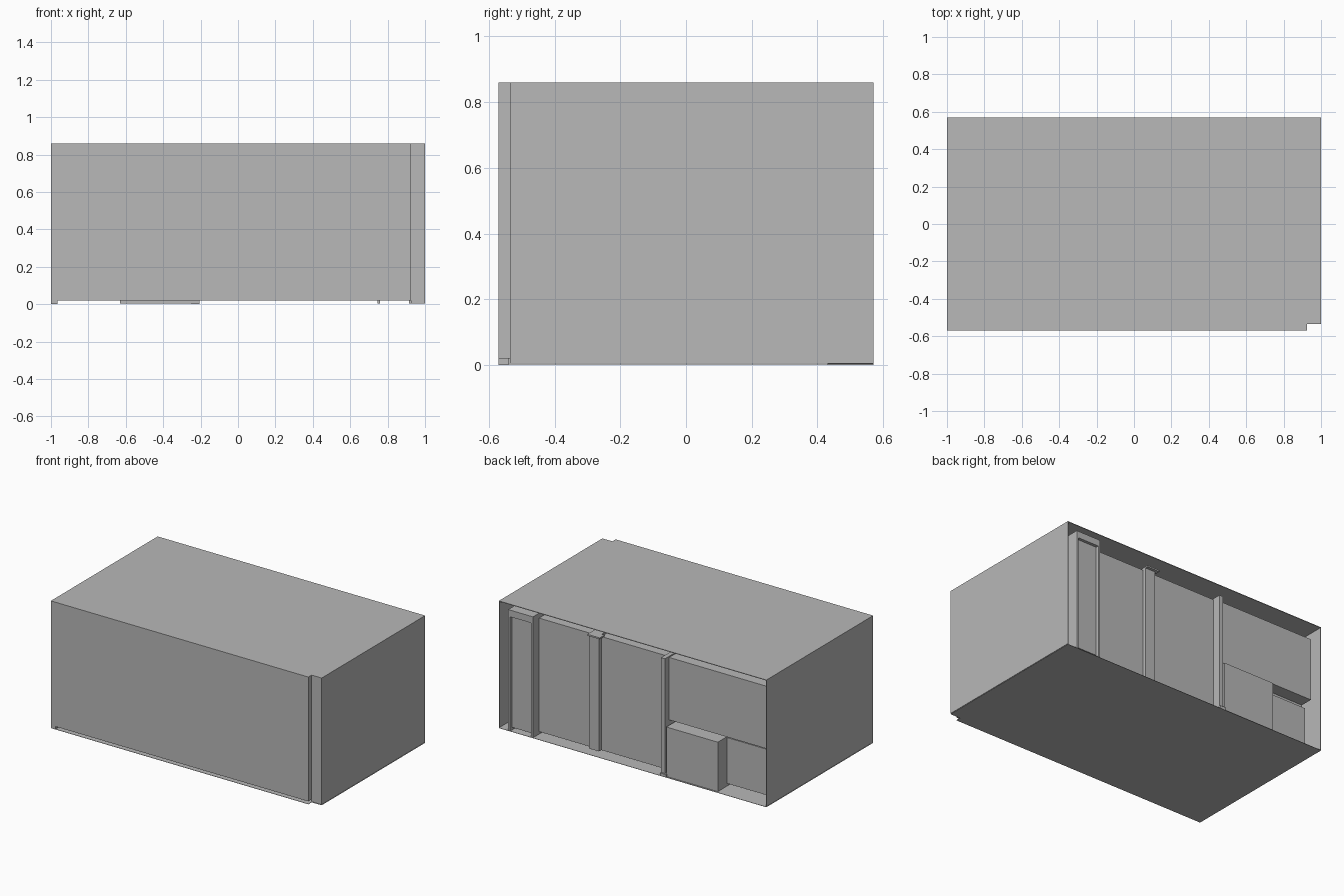
import bpy
import bmesh

cube = bpy.data.objects.get("Cube")
if cube:
    bpy.data.objects.remove(cube, do_unlink=True)

# Single plain grey finish
GREY = (0.48, 0.48, 0.48, 1)
mat = bpy.data.materials.new("plain grey")
mat.use_nodes = True
mat.diffuse_color = GREY
mat.node_tree.nodes["Principled BSDF"].inputs["Base Color"].default_value = GREY


def finish(name, bm):
    bmesh.ops.recalc_face_normals(bm, faces=bm.faces)
    mesh = bpy.data.meshes.new(name)
    bm.to_mesh(mesh)
    bm.free()
    mesh.materials.append(mat)
    obj = bpy.data.objects.new(name, mesh)
    bpy.context.collection.objects.link(obj)
    return obj


def slab(name, outline, z0, z1):
    """Extrude a floor-plan outline from z0 to z1."""
    bm = bmesh.new()
    face = bm.faces.new([bm.verts.new((x, y, z0)) for x, y in outline])
    top = bmesh.ops.extrude_face_region(bm, geom=[face])["geom"]
    for v in top:
        if isinstance(v, bmesh.types.BMVert):
            v.co.z = z1
    return finish(name, bm)


def box(name, x, y, z):
    (x0, x1), (y0, y1) = x, y
    return slab(name, [(x0, y0), (x1, y0), (x1, y1), (x0, y1)], *z)


W, D, H, T = 1.0, 0.57, 0.86, 0.004   # half width, half depth, height, sheet
NX, NY = 0.925, -0.535                # notched front corner
GAP = 0.02                            # clearance above the floor
PLAN = [(-W, -D), (NX, -D), (NX, NY), (W, NY), (W, D), (-W, D)]

# Outer shell, open at the back
slab("roof", PLAN, H - T, H)
slab("floor", PLAN, 0, 0.002)
box("front_wall", (-W, NX), (-D, -D + T), (GAP, H))
box("notch_return", (NX - T, NX), (-D, NY), (GAP, H))
box("notch_wall", (NX, W), (NY, NY + T), (0.005, H))
box("left_wall", (W - T, W), (NY, D), (0.005, H))
box("right_wall", (-W, -W + T), (-D, D), (0.005, H))
box("front_corner_foot", (-W, -0.965), (-D, -D + 0.03), (0.002, GAP))

# Inner body seen through the open back
TOP = 0.787
box("inner_body", (-0.965, 0.92), (-0.52, 0.43), (GAP, TOP))
box("upper_panel", (-0.965, -0.22), (0.43, 0.515), (0.365, TOP))
box("low_panel", (-0.965, -0.62), (0.43, 0.46), (GAP, 0.33))
box("low_cabinet", (-0.63, -0.245), (0.43, 0.56), (0.003, 0.337))

# Doors and the posts between them
for i, x in enumerate([(-0.21, 0.28), (0.35, 0.75)]):
    box(f"door_{i + 1}", x, (0.43, 0.505), (GAP, TOP))
box("middle_post", (0.28, 0.353), (0.43, 0.53), (GAP, 0.8))
box("middle_post_cap", (0.26, 0.353), (0.5, 0.55), (0.79, 0.8))
box("cabinet_post", (-0.235, -0.205), (0.43, 0.56), (0.003, 0.795))
box("cabinet_post_foot", (-0.25, -0.205), (0.43, D), (0.002, GAP))

# Framed narrow bay beside the left wall
for i, x in enumerate([0.745, 0.915]):
    box(f"bay_post_{i + 1}", (x, x + 0.015), (0.43, D), (0.003, 0.82))
box("bay_header", (0.745, 0.93), (0.5, D), (0.775, 0.82))
box("bay_panel", (0.76, 0.915), (0.43, 0.55), (GAP, 0.775))
